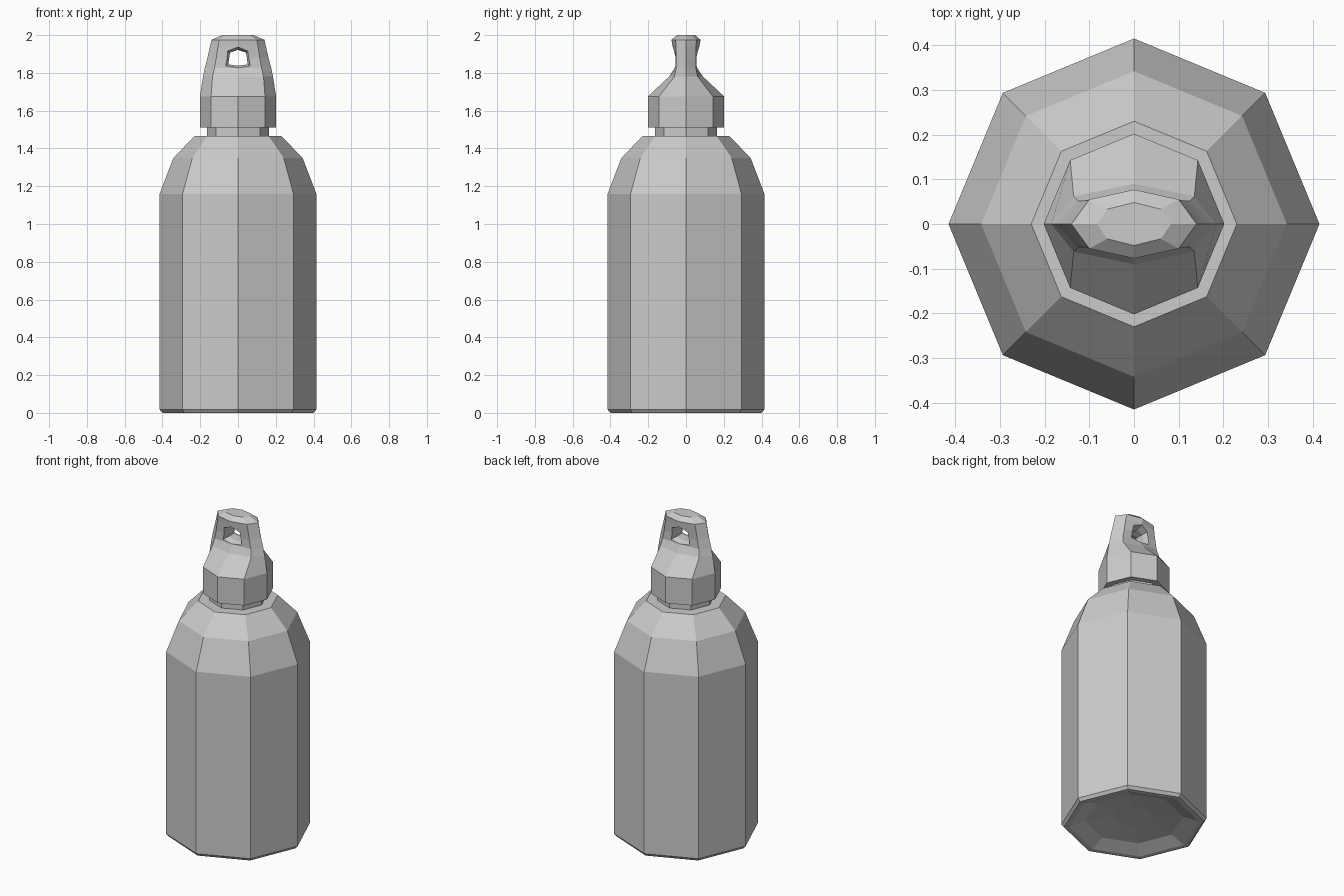
import bpy, bmesh, math

if "Cube" in bpy.data.objects:
    bpy.data.objects.remove(bpy.data.objects["Cube"])


def loft(name, rings, cap_start=True, cap_end=True):
    """Skin a list of equal-length rings of 3D points into a flat-shaded mesh."""
    bm = bmesh.new()
    loops = [[bm.verts.new(p) for p in ring] for ring in rings]
    n = len(loops[0])
    for a, b in zip(loops, loops[1:]):
        for i in range(n):
            j = (i + 1) % n
            bm.faces.new((a[i], a[j], b[j], b[i]))
    if cap_start:
        bm.faces.new(loops[0][::-1])
    if cap_end:
        bm.faces.new(loops[-1])
    bmesh.ops.recalc_face_normals(bm, faces=bm.faces)
    mesh = bpy.data.meshes.new(name)
    bm.to_mesh(mesh)
    bm.free()
    obj = bpy.data.objects.new(name, mesh)
    bpy.context.collection.objects.link(obj)
    return obj


def octagon(r, z):
    return [(r * math.cos(k * math.pi / 4), r * math.sin(k * math.pi / 4), z)
            for k in range(8)]


def flat_octagon(side, cx, cy, front, z):
    """Eight-point ring: tip on x, four corners, tip on y."""
    return [(side, 0, z), (cx, cy, z), (0, front, z), (-cx, cy, z),
            (-side, 0, z), (-cx, -cy, z), (0, -front, z), (cx, -cy, z)]


# Bottle body with recessed base, sloped shoulder and neck
body_profile = [(0.12, 0.05), (0.28, 0.035), (0.37, 0.0), (0.40, 0.0),
                (0.415, 0.018), (0.415, 1.16), (0.342, 1.35),
                (0.23, 1.465), (0.165, 1.465), (0.165, 1.53)]
loft("bottle_body", [octagon(r, z) for r, z in body_profile])

# Cap: octagonal collar pinched into a flat hanging tab
cap = loft("cap", [
    octagon(0.202, 1.51),
    octagon(0.202, 1.675),
    flat_octagon(0.185, 0.135, 0.062, 0.09, 1.78),
    flat_octagon(0.176, 0.125, 0.052, 0.06, 1.825),
    flat_octagon(0.162, 0.115, 0.052, 0.058, 1.88),
    flat_octagon(0.147, 0.105, 0.053, 0.072, 1.945),
    flat_octagon(0.140, 0.100, 0.055, 0.077, 1.975),
    flat_octagon(0.083, 0.060, 0.033, 0.048, 2.0),
])

# Countersunk hole through the tab
hole = [(-0.052, 1.845), (0, 1.838), (0.052, 1.845),
        (0.042, 1.908), (0, 1.922), (-0.042, 1.908)]


def hole_ring(y, s):
    return [(x * s, y, 1.88 + (z - 1.88) * s) for x, z in hole]


cutter = loft("hole_cutter", [hole_ring(-0.12, 1.75), hole_ring(-0.025, 1.0),
                              hole_ring(0.025, 1.0), hole_ring(0.12, 1.75)])
cutter.hide_render = True
cutter.hide_set(True)
cut = cap.modifiers.new("strap_hole", 'BOOLEAN')
cut.operation = 'DIFFERENCE'
cut.solver = 'EXACT'
cut.object = cutter
